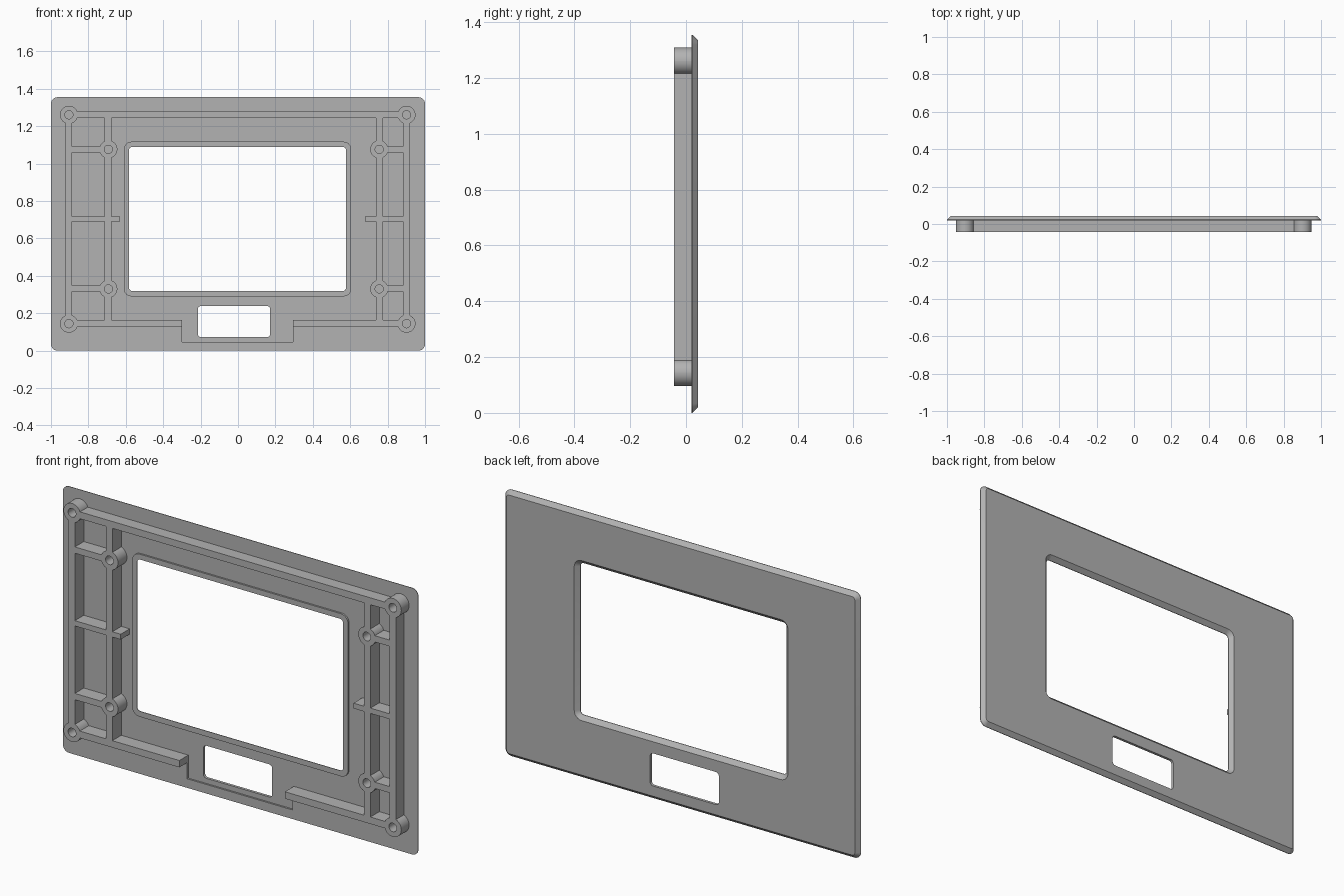
import bpy, bmesh, math

if "Cube" in bpy.data.objects:
    bpy.data.objects.remove(bpy.data.objects["Cube"], do_unlink=True)

grey = bpy.data.materials.new("plain_grey")
grey.use_nodes = True
COLOUR = (0.45, 0.45, 0.45, 1)
grey.diffuse_color = COLOUR
grey.node_tree.nodes["Principled BSDF"].inputs["Base Color"].default_value = COLOUR

FRONT, FACE, FLOOR, BACK = -0.043, 0.02, 0.029, 0.043   # depths along y
RIB_END = 0.034


def outline(x0, x1, z0, z1, r, steps=6):
    """Rounded rectangle, or plain rectangle when r is zero."""
    if r <= 0:
        return [(x1, z1), (x0, z1), (x0, z0), (x1, z0)]
    centres = [(x1 - r, z1 - r), (x0 + r, z1 - r), (x0 + r, z0 + r), (x1 - r, z0 + r)]
    points = []
    for quarter, (cx, cz) in enumerate(centres):
        for i in range(steps + 1):
            a = (quarter + i / steps) * math.pi / 2
            points.append((cx + r * math.cos(a), cz + r * math.sin(a)))
    return points


def loft(name, rings):
    """Closed solid through matching (depth, outline) rings."""
    bm = bmesh.new()
    loops = [[bm.verts.new((x, y, z)) for x, z in pts] for y, pts in rings]
    count = len(loops[0])
    for a, b in zip(loops, loops[1:]):
        for i in range(count):
            j = (i + 1) % count
            bm.faces.new((a[i], a[j], b[j], b[i]))
    bm.faces.new(loops[0])
    bm.faces.new(loops[-1])
    bmesh.ops.recalc_face_normals(bm, faces=bm.faces)
    mesh = bpy.data.meshes.new(name)
    bm.to_mesh(mesh)
    bm.free()
    mesh.materials.append(grey)
    obj = bpy.data.objects.new(name, mesh)
    bpy.context.collection.objects.link(obj)
    return obj


def block(name, x0, x1, z0, z1, y0, y1, r=0):
    pts = outline(x0, x1, z0, z1, r)
    return loft(name, [(y0, pts), (y1, pts)])


def post(name, x, z, radius, y0, y1):
    pts = outline(x - radius, x + radius, z - radius, z + radius, radius * 0.9999, 8)
    return loft(name, [(y0, pts), (y1, pts)])


def combine(target, tool, operation):
    mod = target.modifiers.new("cut", "BOOLEAN")
    mod.operation, mod.solver, mod.object = operation, "EXACT", tool
    bpy.context.view_layer.update()
    graph = bpy.context.evaluated_depsgraph_get()
    mesh = bpy.data.meshes.new_from_object(target.evaluated_get(graph))
    target.modifiers.clear()
    target.data = mesh
    bpy.data.objects.remove(tool, do_unlink=True)


# Cover plate with chamfered back edge
c = 0.02
full = outline(-1, 1, 0, 1.355, 0.035)
small = outline(-1 + c, 1 - c, c, 1.355 - c, 0.035 - c)
plate = loft("cover_plate", [(FACE, full), (FACE + 0.003, full), (BACK, small)])

# Shallow front recess that leaves a raised rim around the window
recess = block("recess_cutter", -0.905, 0.901, 0.145, 1.26, 0, FLOOR)
combine(recess, block("recess_notch", -0.30, 0.294, 0.046, 0.3, 0, FLOOR), "UNION")
combine(recess, block("window_rim", -0.61, 0.605, 0.29, 1.117, -0.1, 0.1, 0.04), "DIFFERENCE")
combine(plate, recess, "DIFFERENCE")

# Window, flared towards the back
hole = outline(-0.583, 0.578, 0.318, 1.09, 0.02)
flare = outline(-0.605, 0.6, 0.296, 1.112, 0.042)
window = loft("window_cutter", [(0, hole), (FACE + 0.003, hole), (BACK + 0.001, flare)])
combine(plate, window, "DIFFERENCE")

# Lower slot
combine(plate, block("slot_cutter", -0.215, 0.172, 0.072, 0.238, 0, 0.1, 0.017), "DIFFERENCE")

# Ribs: x0, x1, z0, z1
TOP, BOTTOM = (1.243, 1.278), (0.128, 0.163)
cross = [(1.06, 1.092), (0.69, 0.717), (0.315, 0.347)]
ribs = block("rib_frame", -0.904, 0.901, *TOP, FRONT, RIB_END)
bars = []
for outer, inner, tip, end in [(-0.906, -0.695, -0.63, -0.30), (0.901, 0.757, 0.68, 0.294)]:
    for x in (outer, inner):
        bars.append((x - 0.018, x + 0.018, BOTTOM[0] + 0.01, TOP[1] - 0.01))
    bars.append((min(outer, end), max(outer, end), *BOTTOM))
    for i, (z0, z1) in enumerate(cross):
        stop = tip if i == 1 else inner
        bars.append((min(outer, stop), max(outer, stop), z0, z1))
for bar in bars:
    combine(ribs, block("rib", *bar, FRONT, RIB_END), "UNION")

# Screw posts with blind holes
spots = [(x, z) for x in (-0.904, 0.901) for z in (0.144, 1.261)]
spots += [(x, z) for x in (-0.693, 0.755) for z in (0.33, 1.076)]
for x, z in spots:
    combine(ribs, post("screw_post", x, z, 0.048, FRONT, RIB_END), "UNION")
for x, z in spots:
    combine(ribs, post("screw_hole", x, z, 0.022, FRONT - 0.1, FACE), "DIFFERENCE")

# Smooth rounded corners, keep hard edges
for obj in (plate, ribs):
    bpy.ops.object.select_all(action="DESELECT")
    obj.select_set(True)
    bpy.context.view_layer.objects.active = obj
    bpy.ops.object.shade_smooth_by_angle(angle=math.radians(30))
